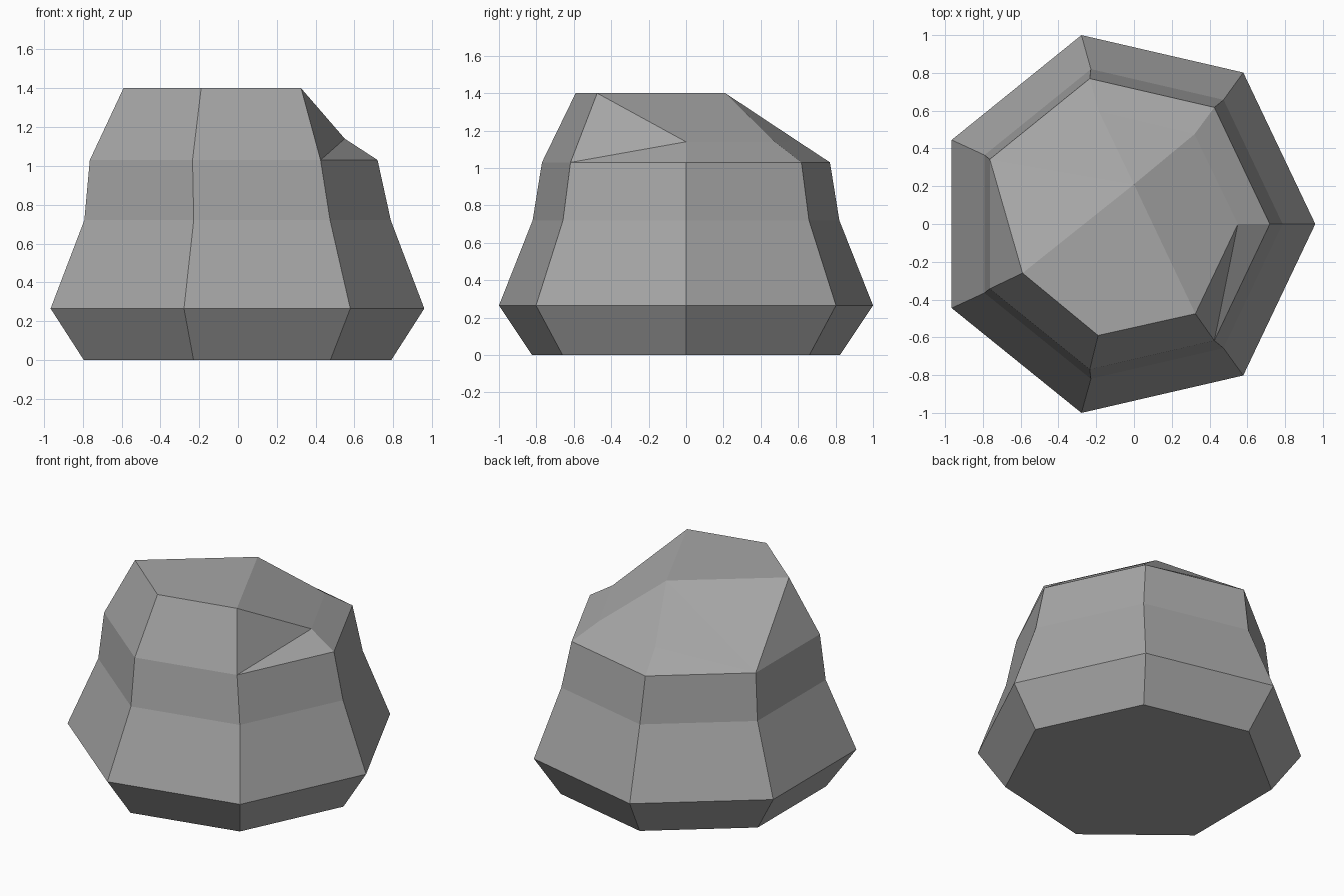
import bpy, bmesh, math

if "Cube" in bpy.data.objects:
    bpy.data.objects.remove(bpy.data.objects["Cube"])

N = 7
mat = bpy.data.materials.new("stone_grey")
mat.diffuse_color = (0.38, 0.38, 0.38, 1)
mat.use_nodes = True
mat.node_tree.nodes["Principled BSDF"].inputs["Base Color"].default_value = mat.diffuse_color

bm = bmesh.new()


def ring(scale, z, dx=0.0):
    """Seven-sided horizontal ring, vertex 0 on +x, counter-clockwise."""
    out = []
    for i in range(N):
        a = 2 * math.pi * i / N
        x = scale * (1.0127 * math.cos(a) - 0.053) + dx
        y = scale * 1.0257 * math.sin(a)
        out.append(bm.verts.new((x, y, z)))
    return out


# Stacked body rings: base, widest belt, waist, shoulder
rings = [ring(0.823, 0), ring(1.0, 0.265), ring(0.82, 0.72), ring(0.77, 1.03, -0.02)]
bm.faces.new(rings[0][::-1])
for lo, hi in zip(rings, rings[1:]):
    for i in range(N):
        j = (i + 1) % N
        bm.faces.new((lo[i], lo[j], hi[j], hi[i]))

# Broken crown: high flat front, sloping chipped back
s = rings[-1]
centre = bm.verts.new((0, 0.21, 1.40))
right = bm.verts.new((0.55, 0, 1.14))
back_right = bm.verts.new((0.32, 0.475, 1.14))
back = bm.verts.new((-0.185, 0.595, 1.145))
left = bm.verts.new((-0.59, -0.26, 1.40))
front = bm.verts.new((-0.19, -0.59, 1.40))
front_right = bm.verts.new((0.325, -0.475, 1.40))

for f in (
    (centre, left, front, front_right),                # flat top
    (s[4], s[5], front, left),                         # front walls
    (s[5], s[6], front_right, front),
    (s[6], right, front_right), (s[6], s[0], right),   # notch
    (s[0], s[1], back_right, right),
    (s[1], s[2], back, back_right),
    (s[3], s[4], left),                                # left wall
    (centre, front_right, right), (centre, right, back_right),
    (centre, back_right, back),                        # back slopes
    (centre, back, s[3]), (back, s[2], s[3]),
    (centre, s[3], left),
):
    bm.faces.new(f)

bmesh.ops.recalc_face_normals(bm, faces=bm.faces)
me = bpy.data.meshes.new("rock")
bm.to_mesh(me)
bm.free()
me.materials.append(mat)
bpy.context.collection.objects.link(bpy.data.objects.new("rock", me))
